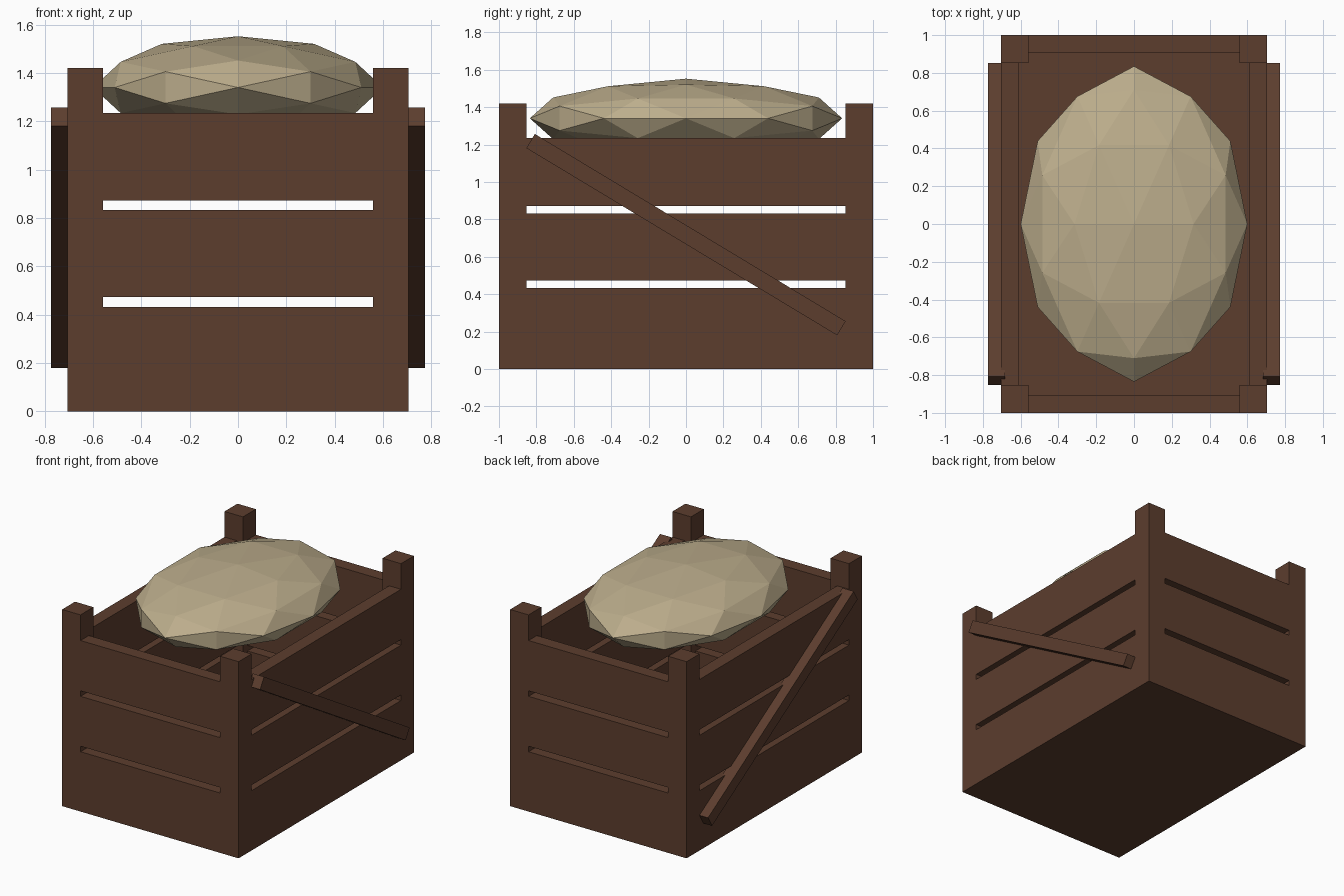
import bpy
import bmesh
import math
from mathutils import Vector

cube = bpy.data.objects.get("Cube")
if cube:
    bpy.data.objects.remove(cube, do_unlink=True)


def make_material(name, rgb):
    mat = bpy.data.materials.new(name)
    mat.use_nodes = True
    mat.diffuse_color = (*rgb, 1)
    mat.node_tree.nodes["Principled BSDF"].inputs["Base Color"].default_value = (*rgb, 1)
    return mat


wood = make_material("dark brown wood", (0.107, 0.047, 0.027))
cloth = make_material("tan cloth", (0.503, 0.418, 0.262))


def add_object(name, bm, mat):
    bmesh.ops.recalc_face_normals(bm, faces=bm.faces)
    mesh = bpy.data.meshes.new(name)
    bm.to_mesh(mesh)
    bm.free()
    mesh.materials.append(mat)
    obj = bpy.data.objects.new(name, mesh)
    bpy.context.collection.objects.link(obj)
    return obj


def add_box(name, low, high):
    """Box between two opposite corners, with its origin at its centre."""
    low, high = Vector(low), Vector(high)
    bm = bmesh.new()
    bmesh.ops.create_cube(bm, size=1)
    bmesh.ops.scale(bm, vec=high - low, verts=bm.verts)
    obj = add_object(name, bm, wood)
    obj.location = (low + high) / 2
    return obj


W, L = 0.705, 1.0          # half width and half length of the crate
POST, BOARD = 0.147, 0.095  # post size and board thickness
px, py = W - POST, L - POST

# Corner posts
for sx, side in ((1, "left"), (-1, "right")):
    for sy, end in ((-1, "front"), (1, "back")):
        x, y = sx * (W - POST / 2), sy * (L - POST / 2)
        h = POST / 2
        add_box(f"{end}_{side}_post", (x - h, y - h, 0), (x + h, y + h, 1.42))

# Wall boards between the posts, flush with their outer faces
rows = (("lower", 0, 0.432), ("middle", 0.472, 0.832), ("upper", 0.872, 1.235))
for row, z0, z1 in rows:
    for s, end, side in ((-1, "front", "right"), (1, "back", "left")):
        y, x = s * (L - BOARD / 2), s * (W - BOARD / 2)
        t = BOARD / 2
        add_box(f"{end}_{row}_board", (-px, y - t, z0), (px, y + t, z1))
        add_box(f"{side}_{row}_board", (x - t, -py, z0), (x + t, py, z1))

# Floor
add_box("floor", (-W + BOARD, -L + BOARD, 0), (W - BOARD, L - BOARD, 0.1))

# Diagonal braces, high at the front on both sides
for s, side in ((1, "left"), (-1, "right")):
    brace = add_box(f"{side}_brace", (-0.045, -0.97, -0.044), (0.045, 0.97, 0.044))
    brace.location = (s * 0.729, 0, 0.718)
    brace.rotation_euler.x = -math.atan2(1.0, 1.66)

# Faceted sack: an icosahedron split once, rounded and flattened
bm = bmesh.new()
phi = (1 + math.sqrt(5)) / 2
for a in (-1, 1):
    for b in (-phi, phi):
        for co in ((b, a, 0), (a, 0, b), (0, b, a)):
            bm.verts.new(co)
bmesh.ops.convex_hull(bm, input=bm.verts)
bmesh.ops.subdivide_edges(bm, edges=bm.edges, cuts=1, use_grid_fill=True)
for v in bm.verts:
    v.co.normalize()
bmesh.ops.scale(bm, vec=(0.6, 0.835, 0.212), verts=bm.verts)
sack = add_object("sack", bm, cloth)
sack.location.z = 1.34
